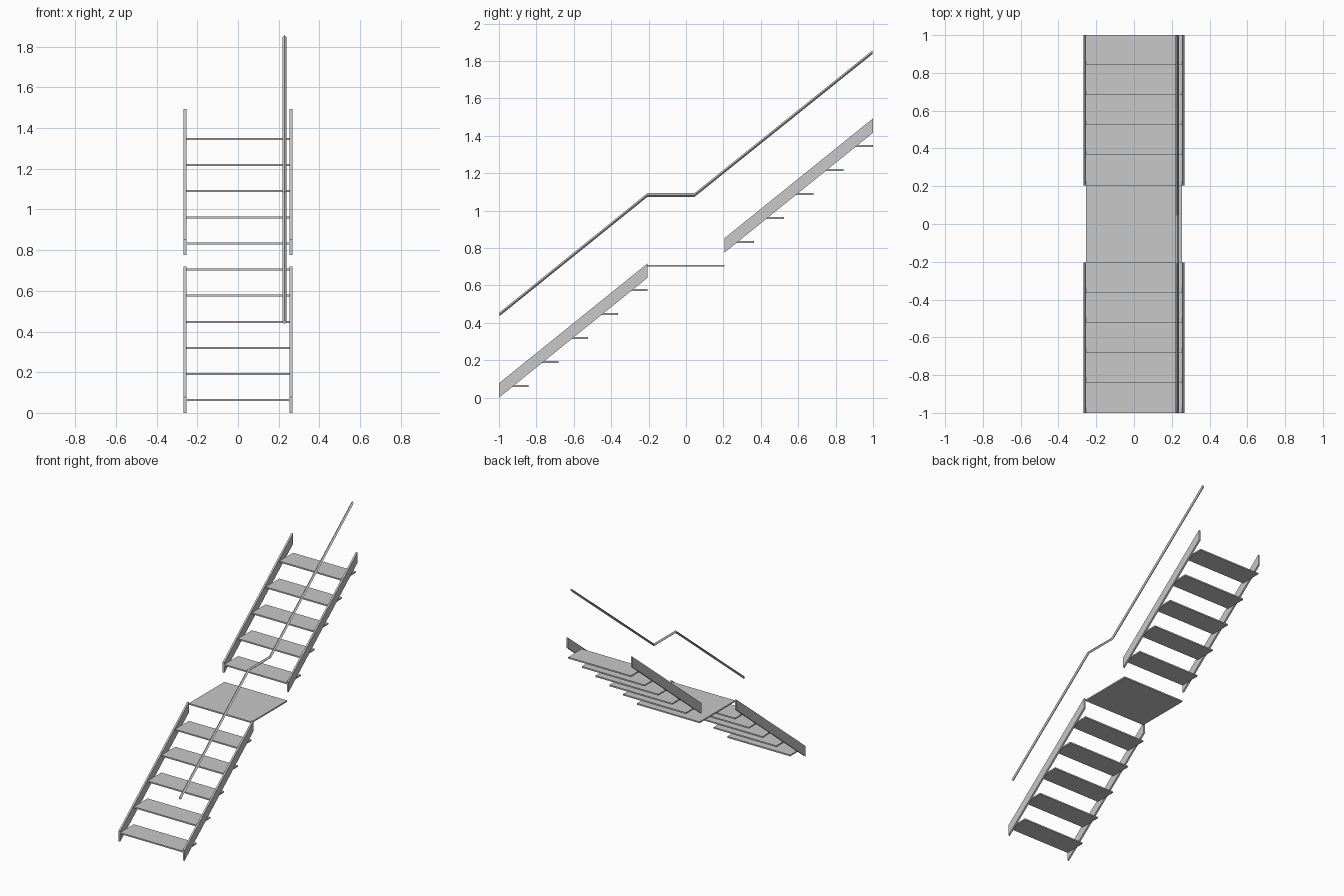
import bpy
import bmesh

old = bpy.data.objects.get("Cube")
if old:
    bpy.data.objects.remove(old, do_unlink=True)

metal = bpy.data.materials.new("light_grey_metal")
metal.use_nodes = True
grey = (0.58, 0.58, 0.58, 1)
metal.diffuse_color = grey
metal.node_tree.nodes["Principled BSDF"].inputs["Base Color"].default_value = grey


def loft(name, sections):
    """Join equal cross-sections into a closed solid with capped ends."""
    bm = bmesh.new()
    rings = [[bm.verts.new(p) for p in s] for s in sections]
    n = len(rings[0])
    for a, b in zip(rings, rings[1:]):
        for i in range(n):
            j = (i + 1) % n
            bm.faces.new((a[i], a[j], b[j], b[i]))
    bm.faces.new(rings[0])
    bm.faces.new(rings[-1])
    bmesh.ops.recalc_face_normals(bm, faces=bm.faces)
    mesh = bpy.data.meshes.new(name)
    bm.to_mesh(mesh)
    bm.free()
    mesh.materials.append(metal)
    obj = bpy.data.objects.new(name, mesh)
    bpy.context.collection.objects.link(obj)
    return obj


def plate(name, y0, y1, top):
    """Flat horizontal board between the stringers."""
    low = top - THICK
    profile = [(y0, low), (y1, low), (y1, top), (y0, top)]
    return loft(name, [[(x, y, z) for y, z in profile] for x in (-HALF, HALF)])


HALF, OUTER, THICK = 0.254, 0.267, 0.01
RUN, RISE, STEPS = 0.159, 0.1283, 5
LANDING = 0.205

# Two flights: start y, stringer foot height, first tread height
for flight, y0, foot, first in (("lower", -1.0, 0.0, 0.068),
                                ("upper", LANDING, 0.775, 0.838)):
    for i in range(STEPS):
        y = y0 + i * RUN
        plate(f"{flight}_tread_{i + 1}", y, y + RUN, first + i * RISE)
    y1, climb, depth = y0 + STEPS * RUN, STEPS * RISE, 0.077
    side = [(y0, foot), (y1, foot + climb), (y1, foot + climb + depth), (y0, foot + depth)]
    for label, s in (("left", 1), ("right", -1)):
        loft(f"{flight}_{label}_stringer",
             [[(s * x, y, z) for y, z in side] for x in (HALF, OUTER)])

# Landing between the flights
plate("landing", -LANDING, LANDING, 0.71)

# Diamond-section handrail on the left side
R = 0.01
path = [(0.229, -0.997, 0.446), (0.229, -0.207, 1.083),
        (0.229, 0.045, 1.083), (0.229, 0.997, 1.847)]
loft("handrail", [[(x - R, y, z), (x, y, z - R), (x + R, y, z), (x, y, z + R)]
                  for x, y, z in path])
